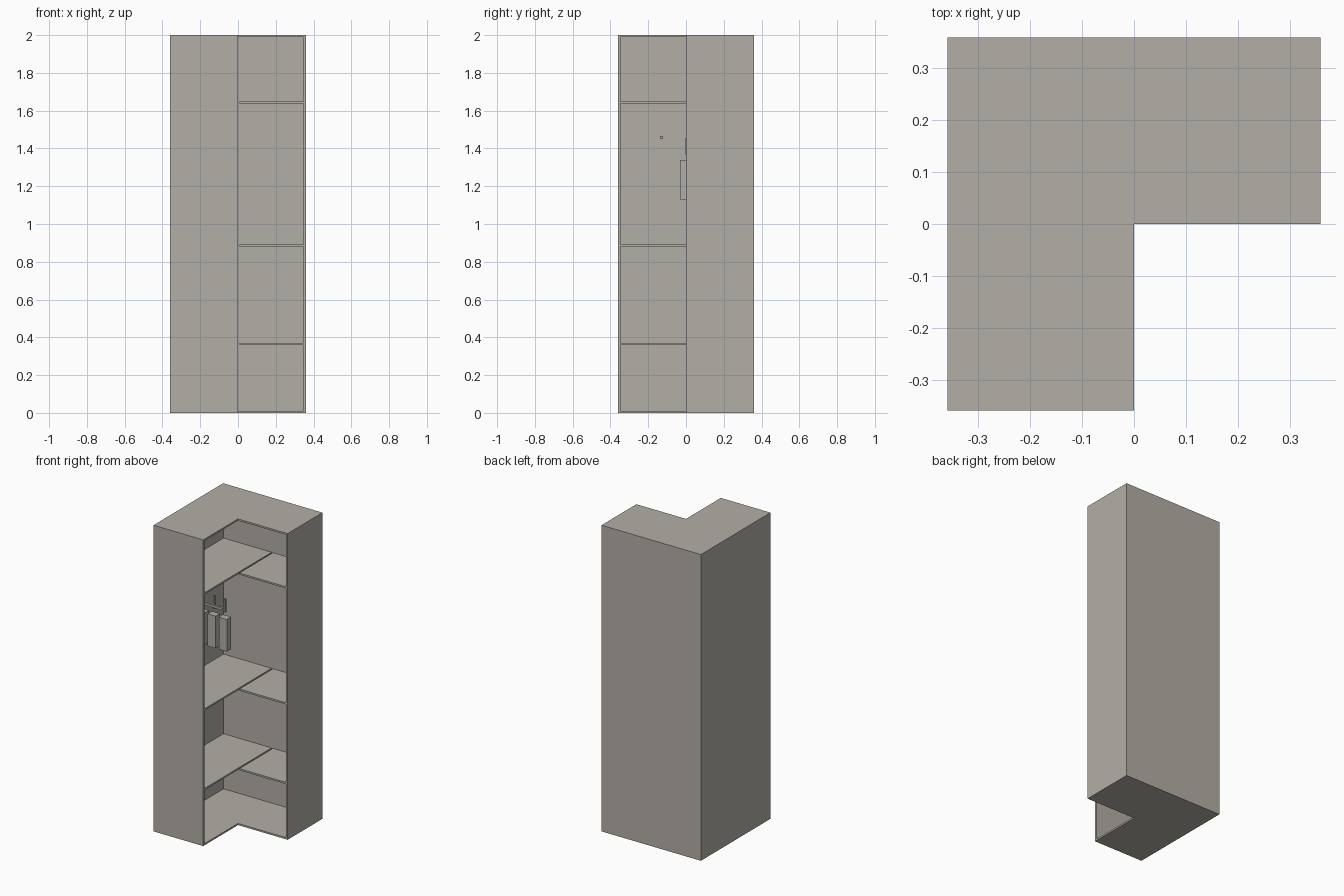
import bpy, bmesh

if "Cube" in bpy.data.objects:
    bpy.data.objects.remove(bpy.data.objects["Cube"])

R = 0.359    # half width of the cabinet
T = 0.011    # board thickness
H = 2.0      # height

grey = bpy.data.materials.new("warm grey")
grey.diffuse_color = (0.45, 0.43, 0.385, 1)
grey.use_nodes = True
grey.node_tree.nodes["Principled BSDF"].inputs["Base Color"].default_value = grey.diffuse_color


def prism(name, outline, z0, z1):
    """Extrude a counter-clockwise outline from z0 to z1."""
    bm = bmesh.new()
    base = bm.faces.new([bm.verts.new((x, y, z0)) for x, y in outline])
    out = bmesh.ops.extrude_face_region(bm, geom=[base])
    top = [v for v in out["geom"] if isinstance(v, bmesh.types.BMVert)]
    bmesh.ops.translate(bm, verts=top, vec=(0, 0, z1 - z0))
    bmesh.ops.recalc_face_normals(bm, faces=bm.faces)
    mesh = bpy.data.meshes.new(name)
    bm.to_mesh(mesh)
    bm.free()
    mesh.materials.append(grey)
    obj = bpy.data.objects.new(name, mesh)
    bpy.context.collection.objects.link(obj)
    return obj


def box(name, x0, x1, y0, y1, z0, z1):
    return prism(name, [(x0, y0), (x1, y0), (x1, y1), (x0, y1)], z0, z1)


# L-shaped bottom and top boards
ell = [(-R, -R), (0, -R), (0, 0), (R, 0), (R, R), (-R, R)]
prism("bottom_board", ell, 0, T)
prism("top_board", ell, H - T, H)

# Upright panels; the two inner faces of the L stay open
I = R - T
box("left_panel", -R, -I, -R, R, T, H - T)
box("back_panel", -I, R, I, R, T, H - T)
box("front_panel", -I, 0, -R, -I, T, H - T)
box("right_panel", I, R, 0, I, T, H - T)

# Shelves: a long one in the left leg, a short one in the right leg
for i, z in enumerate((0.36, 0.88, 1.638)):
    box(f"long_shelf_{i + 1}", -I, -0.001, -I, I, z, z + T)
    box(f"short_shelf_{i + 1}", 0.009, I, 0.001, I, z, z + T)

# Hanging rail
box("rail", -I, -0.017, -0.137, -0.123, 1.45, 1.465)

# Hanging garments with their hooks
for i in range(3):
    x = -0.087 - 0.08 * i
    box(f"garment_{i + 1}", x - 0.029, x + 0.029, -0.033, 0.012, 1.13, 1.34)
    box(f"hook_{i + 1}", x - 0.011, x + 0.001, -0.006, 0.006, 1.368, 1.455)
